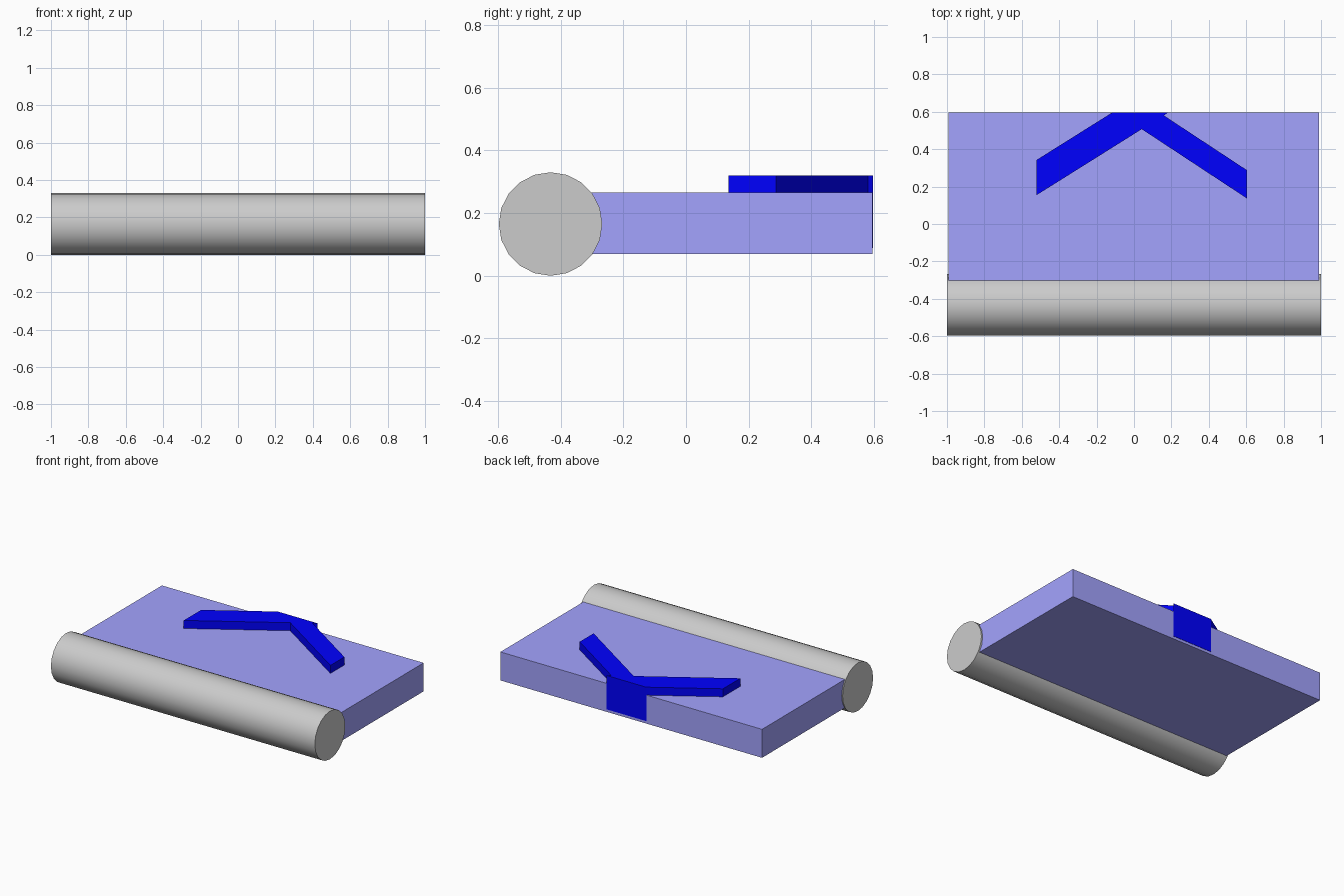
import bpy, bmesh, math

if "Cube" in bpy.data.objects:
    bpy.data.objects.remove(bpy.data.objects["Cube"])


def material(name, rgb):
    m = bpy.data.materials.new(name)
    m.diffuse_color = (*rgb, 1)
    m.use_nodes = True
    m.node_tree.nodes["Principled BSDF"].inputs["Base Color"].default_value = m.diffuse_color
    return m


def prism(name, outline, z0, z1, mat):
    """Extrude an xy outline from z0 up to z1."""
    bm = bmesh.new()
    base = bm.faces.new([bm.verts.new((x, y, z0)) for x, y in outline])
    top = bmesh.ops.extrude_face_region(bm, geom=[base])["geom"]
    verts = [v for v in top if isinstance(v, bmesh.types.BMVert)]
    bmesh.ops.translate(bm, verts=verts, vec=(0, 0, z1 - z0))
    bmesh.ops.recalc_face_normals(bm, faces=bm.faces)
    mesh = bpy.data.meshes.new(name)
    bm.to_mesh(mesh)
    bm.free()
    obj = bpy.data.objects.new(name, mesh)
    bpy.context.collection.objects.link(obj)
    mesh.materials.append(mat)
    return obj


pale_blue = material("pale_blue", (0.37, 0.37, 1.0))
deep_blue = material("deep_blue", (0.0, 0.0, 1.0))

# Roller along the front edge
bpy.ops.mesh.primitive_cylinder_add(vertices=20, radius=0.165, depth=2,
                                    location=(0, -0.432, 0.165),
                                    rotation=(0, math.pi / 2, 0))
bpy.context.object.name = "front_roller"
bpy.ops.object.shade_smooth_by_angle()

# Slab, running into the roller
prism("slab", [(-0.993, -0.4), (0.99, -0.4), (0.99, 0.595), (-0.993, 0.595)],
      0.07, 0.265, pale_blue)

# Chevron: the left bar runs through to the back face, the right bar meets it
prism("chevron_left_bar",
      [(-0.52, 0.155), (0.185, 0.597), (-0.115, 0.597), (-0.52, 0.343)],
      0.088, 0.32, deep_blue)
prism("chevron_right_bar",
      [(0.04, 0.508), (0.605, 0.136), (0.605, 0.287), (0.16, 0.58), (0.05, 0.56)],
      0.088, 0.32, deep_blue)
